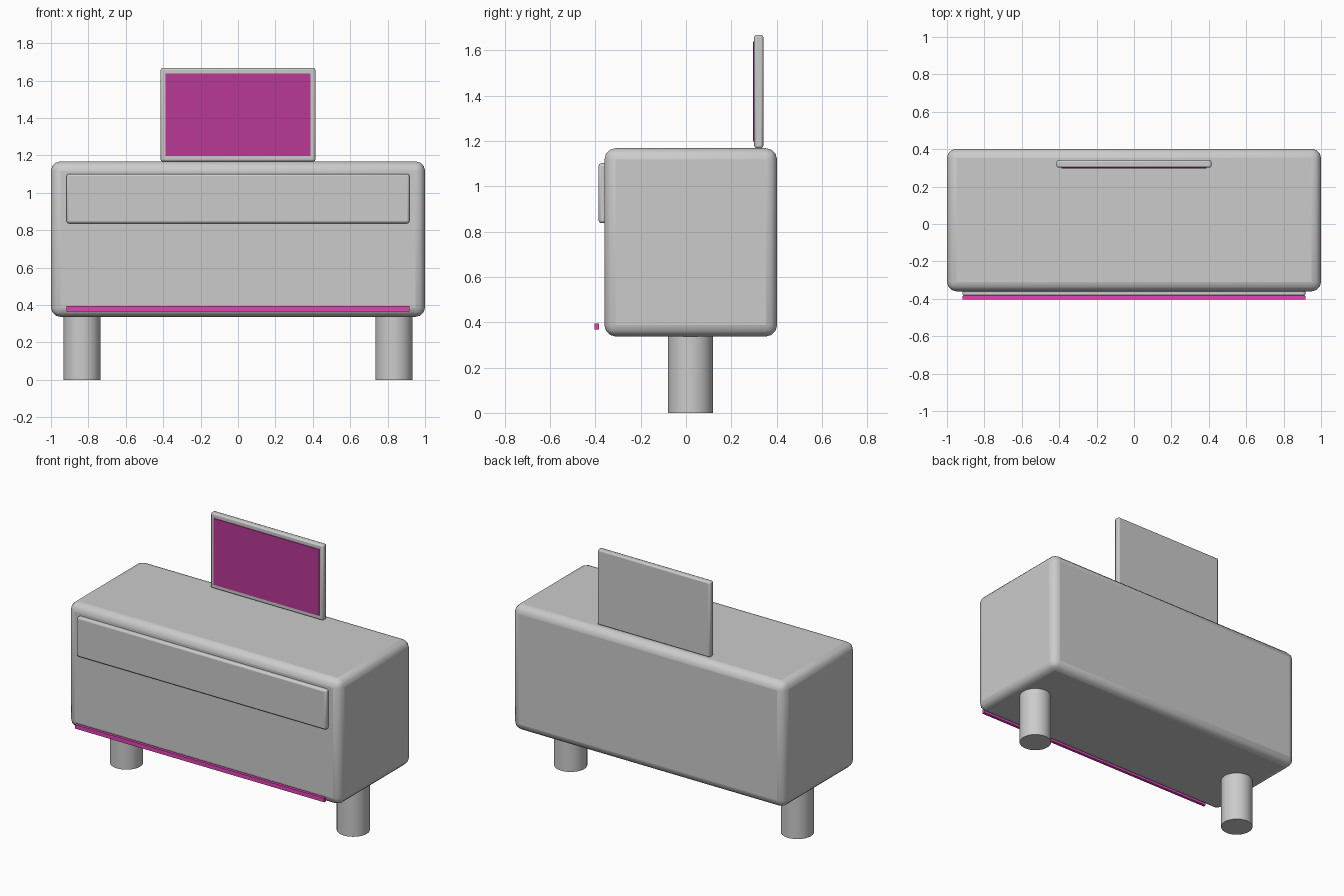
import bpy
from math import radians

if "Cube" in bpy.data.objects:
    bpy.data.objects.remove(bpy.data.objects["Cube"])


def finish(ob, name, bevel, segments, mat):
    ob.name = name
    if bevel:
        mod = ob.modifiers.new("Bevel", 'BEVEL')
        mod.width = bevel
        mod.segments = segments
        mod.limit_method = 'ANGLE'
    if mat:
        ob.data.materials.append(mat)
    bpy.ops.object.shade_smooth_by_angle(angle=radians(35))
    return ob


def box(name, lo, hi, bevel=0, segments=3, mat=None):
    centre = [(a + b) / 2 for a, b in zip(lo, hi)]
    bpy.ops.mesh.primitive_cube_add(size=1, location=centre)
    ob = bpy.context.object
    ob.scale = [b - a for a, b in zip(lo, hi)]
    bpy.ops.object.transform_apply(location=False, rotation=False, scale=True)
    return finish(ob, name, bevel, segments, mat)


def leg(name, x):
    bpy.ops.mesh.primitive_cylinder_add(vertices=32, radius=0.1, depth=0.337,
                                        location=(x, 0.02, 0.1685))
    return finish(bpy.context.object, name, 0, 1, None)


def material(name, colour):
    mat = bpy.data.materials.new(name)
    mat.diffuse_color = colour
    mat.use_nodes = True
    mat.node_tree.nodes["Principled BSDF"].inputs["Base Color"].default_value = mat.diffuse_color
    return mat


screen_pink = material("screen_magenta", (0.48, 0.04, 0.30, 1))
strip_pink = material("strip_magenta", (0.75, 0.06, 0.47, 1))

# Counter body and raised front panel
box("counter_body", (-1, -0.36, 0.337), (1, 0.402, 1.168), 0.05, 3)
box("front_panel", (-0.917, -0.386, 0.837), (0.917, -0.34, 1.102), 0.012, 2)

# Light strip floating just ahead of the lower front edge
box("light_strip", (-0.917, -0.404, 0.367), (0.917, -0.385, 0.394), mat=strip_pink)

# Monitor standing at the back of the counter
box("monitor_frame", (-0.414, 0.301, 1.168), (0.414, 0.341, 1.668), 0.01, 2)
box("monitor_screen", (-0.387, 0.296, 1.197), (0.387, 0.312, 1.638), mat=screen_pink)

# Two round legs
leg("left_leg", -0.834)
leg("right_leg", 0.834)
